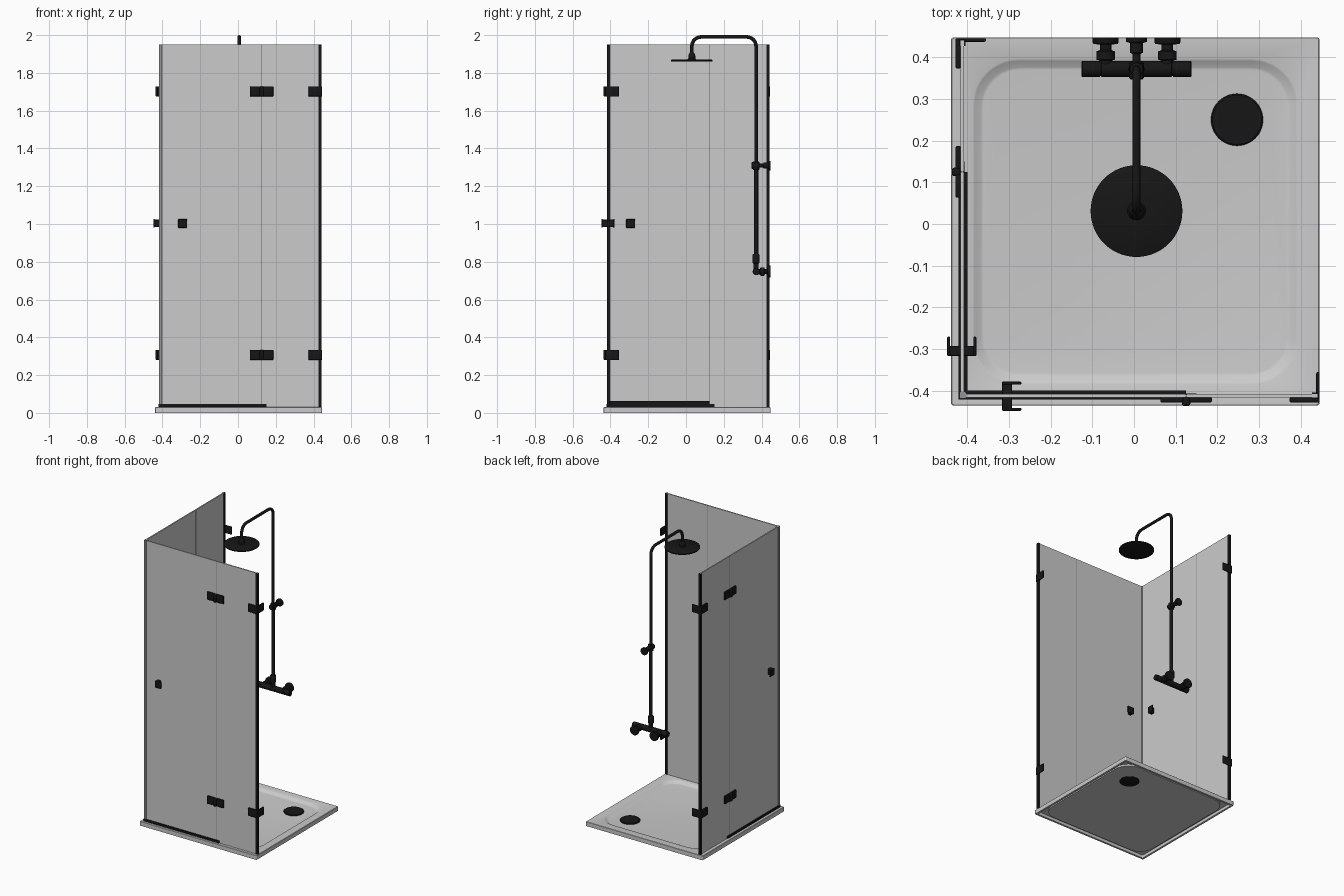
import bpy, bmesh, math
from mathutils import Vector

if "Cube" in bpy.data.objects:
    bpy.data.objects.remove(bpy.data.objects["Cube"])

black = bpy.data.materials.new("black_metal")
black.diffuse_color = (0.008, 0.008, 0.008, 1)
black.use_nodes = True
black.node_tree.nodes["Principled BSDF"].inputs["Base Color"].default_value = black.diffuse_color
seal_grey = bpy.data.materials.new("seal_grey")
seal_grey.diffuse_color = (0.3, 0.3, 0.3, 1)
seal_grey.use_nodes = True
seal_grey.node_tree.nodes["Principled BSDF"].inputs["Base Color"].default_value = seal_grey.diffuse_color


def finish(name, bm, mat=None, smooth=False):
    bmesh.ops.recalc_face_normals(bm, faces=bm.faces)
    me = bpy.data.meshes.new(name)
    bm.to_mesh(me)
    bm.free()
    ob = bpy.data.objects.new(name, me)
    bpy.context.collection.objects.link(ob)
    if mat:
        me.materials.append(mat)
    if smooth:
        bpy.ops.object.select_all(action='DESELECT')
        bpy.context.view_layer.objects.active = ob
        ob.select_set(True)
        bpy.ops.object.shade_smooth_by_angle(angle=math.radians(35))
    return ob


def add_box(bm, x, y, z):
    res = bmesh.ops.create_cube(bm, size=1)
    for v in res['verts']:
        v.co = Vector([(a + b) / 2 + c * (b - a) for (a, b), c in zip((x, y, z), v.co)])


def box(name, x, y, z, mat=None, bevel=0):
    """Box on the front screen plus its twin on the left screen (x and y swapped)."""
    for side, swap in (("front", False), ("left", True)):
        bm = bmesh.new()
        add_box(bm, *((y, x, z) if swap else (x, y, z)))
        if bevel:
            bmesh.ops.bevel(bm, geom=bm.edges[:], offset=bevel, segments=3,
                            profile=0.5, affect='EDGES')
        finish(f"{side}_{name}", bm, mat, bool(bevel))


def turned(name, origin, axis, profile, mat=black, n=32):
    """Turned part: profile is (radius, distance along axis)."""
    bm = bmesh.new()
    q = Vector(axis).to_track_quat('Z', 'Y')
    rings = []
    for r, t in profile:
        rings.append([bm.verts.new(Vector(origin) + q @ Vector(
            (r * math.cos(2 * math.pi * i / n), r * math.sin(2 * math.pi * i / n), t)))
            for i in range(n)])
    for a, b in zip(rings, rings[1:]):
        for i in range(n):
            bm.faces.new((a[i], a[(i + 1) % n], b[(i + 1) % n], b[i]))
    bm.faces.new(rings[0])
    bm.faces.new(rings[-1])
    return finish(name, bm, mat, True)


# tray: hollow shell with a rounded basin
CX, CY = 0.003, 0.006


def rounded_square(bm, half, r, z, n=10):
    out = []
    for k, (sx, sy) in enumerate(((1, 1), (-1, 1), (-1, -1), (1, -1))):
        for i in range(n + 1):
            a = math.pi / 2 * (k + i / n)
            out.append(bm.verts.new((CX + sx * (half - r) + r * math.cos(a),
                                     CY + sy * (half - r) + r * math.sin(a), z)))
    return out


bm = bmesh.new()
loops = [rounded_square(bm, *p) for p in (
    (0.362, 0.085, 0.008), (0.41, 0.10, 0.008), (0.41, 0.10, 0.020), (0.428, 0.006, 0.020),
    (0.428, 0.006, 0.0), (0.4415, 0.006, 0.0), (0.4415, 0.006, 0.028), (0.4395, 0.006, 0.030),
    (0.390, 0.11, 0.030), (0.385, 0.106, 0.028), (0.370, 0.093, 0.016), (0.364, 0.09, 0.015))]
for a, b in zip(loops, loops[1:]):
    for i in range(len(a)):
        j = (i + 1) % len(a)
        bm.faces.new((a[i], a[j], b[j], b[i]))
bm.faces.new(loops[0])
bm.faces.new(loops[-1])
finish("shower_tray", bm, None, True)
turned("drain_cover", (0.247, 0.25, 0), (0, 0, 1),
       [(0.058, 0.004), (0.0625, 0.006), (0.0625, 0.020), (0.059, 0.023)], n=48)

# glass screens
GY = (-0.416, -0.408)
box("door_glass", (-0.402, 0.123), GY, (0.045, 1.95))
box("fixed_glass", (0.127, 0.440), GY, (0.030, 1.95))
box("hinge_gap_seal", (0.123, 0.127), (-0.415, -0.409), (0.045, 1.95), seal_grey)

# door bottom seal and threshold
box("door_bottom_seal", (-0.408, 0.125), (-0.408, -0.399), (0.044, 0.062), black)
box("threshold", (-0.421, 0.150), (-0.421, -0.406), (0.030, 0.046), black)

# wall channel: two cheeks and a back
box("channel_outer", (0.427, 0.443), (-0.4195, -0.416), (0.030, 1.95), black)
box("channel_inner", (0.427, 0.443), (-0.408, -0.4045), (0.030, 1.95), black)
box("channel_back", (0.440, 0.443), (-0.4195, -0.4045), (0.030, 1.95), black)

# corner seal where the doors meet
bm = bmesh.new()
add_box(bm, (-0.419, -0.402), (-0.419, -0.402), (0.046, 1.95))
edges = [e for e in bm.edges if abs(e.verts[0].co.z - e.verts[1].co.z) > 1]
bmesh.ops.bevel(bm, geom=edges, offset=0.004, segments=3, profile=0.5, affect='EDGES')
finish("corner_seal", bm, seal_grey, True)

# hinges and wall brackets
for label, zc in (("lower", 0.307), ("upper", 1.702)):
    z = (zc - 0.027, zc + 0.027)
    py = (-0.428, -0.415)
    box(f"{label}_hinge_door_plate", (0.063, 0.118), py, z, black, 0.004)
    box(f"{label}_hinge_fixed_plate", (0.132, 0.187), py, z, black, 0.004)
    box(f"{label}_hinge_knuckle", (0.115, 0.135), (-0.437, -0.416), z, black, 0.006)
    box(f"{label}_bracket_plate", (0.373, 0.445), py, z, black, 0.004)
    box(f"{label}_bracket_wall_plate", (0.437, 0.445), (-0.428, -0.355), z, black, 0.003)

# door knobs: stem with a flange on each side
hz = (0.98, 1.026)
box("knob_stem", (-0.316, -0.292), (-0.446, -0.379), (0.983, 1.023), black, 0.003)
box("knob_outer_pull", (-0.317, -0.270), (-0.448, -0.441), hz, black, 0.003)
box("knob_inner_pull", (-0.317, -0.270), (-0.385, -0.378), hz, black, 0.003)

# shower riser and arm
SX, RY, HY, TOP, BR = 0.006, 0.371, 0.031, 1.9905, 0.05
path = [(RY, 0.75)]
path += [(RY - BR + BR * math.cos(a), TOP - BR + BR * math.sin(a))
         for a in (math.pi / 2 * i / 8 for i in range(9))]
path += [(HY + BR - BR * math.sin(a), TOP - BR + BR * math.cos(a))
         for a in (math.pi / 2 * i / 8 for i in range(9))]
path += [(HY, 1.885)]
cu = bpy.data.curves.new("riser_pipe", 'CURVE')
cu.dimensions = '3D'
cu.bevel_depth = 0.0095
cu.bevel_resolution = 4
cu.use_fill_caps = True
sp = cu.splines.new('POLY')
sp.points.add(len(path) - 1)
for p, (y, z) in zip(sp.points, path):
    p.co = (SX, y, z, 1)
pipe = bpy.data.objects.new("riser_pipe", cu)
bpy.context.collection.objects.link(pipe)
cu.materials.append(black)
bpy.ops.object.select_all(action='DESELECT')
bpy.context.view_layer.objects.active = pipe
pipe.select_set(True)
bpy.ops.object.convert(target='MESH')
bpy.ops.object.shade_smooth_by_angle(angle=math.radians(35))

turned("lower_riser_sleeve", (SX, RY, 0), (0, 0, 1), [(0.0115, 0.75), (0.0115, 1.31)])
turned("riser_socket", (SX, RY, 0), (0, 0, 1),
       [(0.014, 0.755), (0.014, 0.79), (0.019, 0.795), (0.019, 0.835), (0.015, 0.842)])

# shower head
turned("shower_head", (SX, HY, 0), (0, 0, 1),
       [(0.107, 1.860), (0.11, 1.862), (0.11, 1.868), (0.107, 1.870), (0.022, 1.872),
        (0.018, 1.878), (0.019, 1.890), (0.014, 1.902), (0.011, 1.908)], n=64)

# riser wall bracket
BZ = 1.309
turned("riser_clamp", (SX, RY, BZ), (0, 0, 1),
       [(0.015, -0.022), (0.017, -0.020), (0.017, 0.020), (0.015, 0.022)])
turned("riser_wall_bracket", (SX, 0, BZ), (0, 1, 0),
       [(0.014, 0.347), (0.018, 0.350), (0.018, 0.386), (0.010, 0.390), (0.010, 0.408),
        (0.016, 0.411), (0.016, 0.434), (0.025, 0.437), (0.025, 0.447)])

# mixer valve bar with end knobs and wall mounts
VZ = 0.748
turned("mixer_bar", (SX, 0.372, VZ), (1, 0, 0),
       [(0.017, -0.132), (0.019, -0.130), (0.019, -0.088), (0.017, -0.087), (0.017, -0.085),
        (0.019, -0.084), (0.019, 0.084), (0.017, 0.085), (0.017, 0.087), (0.019, 0.088),
        (0.019, 0.130), (0.017, 0.132)])
for side, x in (("left", -0.068), ("right", 0.080)):
    turned(f"{side}_mixer_mount", (x, 0, VZ), (0, 1, 0),
           [(0.015, 0.375), (0.015, 0.392), (0.022, 0.394), (0.022, 0.414), (0.014, 0.417),
            (0.014, 0.430), (0.029, 0.432), (0.031, 0.435), (0.031, 0.447)])
